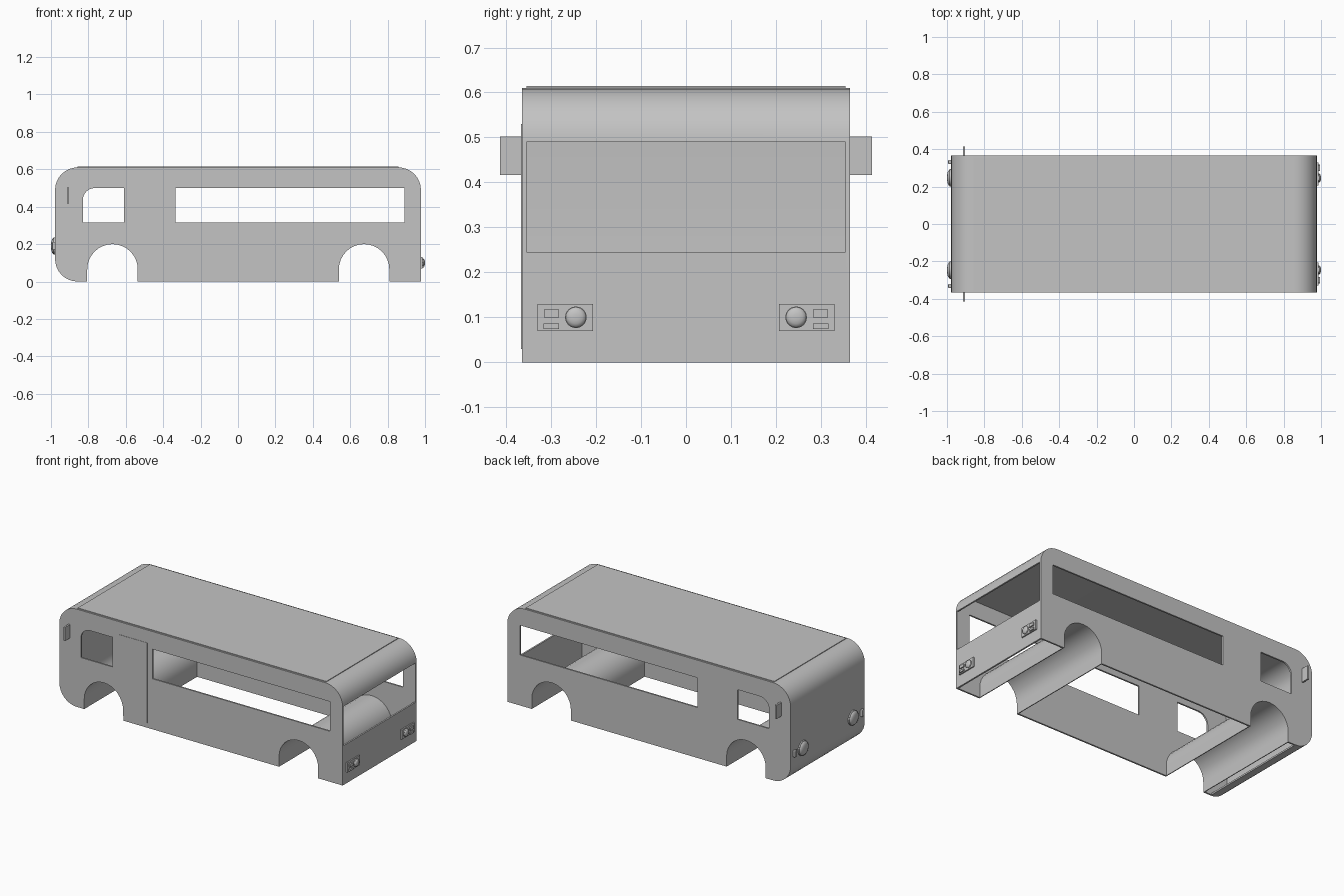
import bpy, bmesh, math

if "Cube" in bpy.data.objects:
    bpy.data.objects.remove(bpy.data.objects["Cube"], do_unlink=True)

GREY = (0.55, 0.55, 0.55, 1)
paint = bpy.data.materials.new("grey_paint")
paint.use_nodes = True
paint.diffuse_color = GREY
paint.node_tree.nodes["Principled BSDF"].inputs["Base Color"].default_value = GREY


def finish(name, bm):
    bmesh.ops.recalc_face_normals(bm, faces=bm.faces)
    mesh = bpy.data.meshes.new(name)
    bm.to_mesh(mesh)
    bm.free()
    mesh.materials.append(paint)
    obj = bpy.data.objects.new(name, mesh)
    bpy.context.collection.objects.link(obj)
    return obj


def prism(name, points, y0, y1):
    """Extrude an x-z outline from y0 to y1."""
    bm = bmesh.new()
    face = bm.faces.new([bm.verts.new((x, y0, z)) for x, z in points])
    new = bmesh.ops.extrude_face_region(bm, geom=[face])["geom"]
    verts = [v for v in new if isinstance(v, bmesh.types.BMVert)]
    bmesh.ops.translate(bm, vec=(0, y1 - y0, 0), verts=verts)
    return finish(name, bm)


def box(name, x0, x1, y0, y1, z0, z1):
    return prism(name, [(x0, z0), (x1, z0), (x1, z1), (x0, z1)], min(y0, y1), max(y0, y1))


def arc(cx, cz, r, start, end, steps=8):
    angles = [math.radians(start + (end - start) * i / steps) for i in range(steps + 1)]
    return [(cx + r * math.cos(a), cz + r * math.sin(a)) for a in angles]


def cut(obj, cutter, remove=True):
    mod = obj.modifiers.new("cut", 'BOOLEAN')
    mod.operation = 'DIFFERENCE'
    mod.solver = 'EXACT'
    mod.object = cutter
    bpy.context.view_layer.objects.active = obj
    bpy.ops.object.modifier_apply(modifier=mod.name)
    if remove:
        bpy.data.objects.remove(cutter, do_unlink=True)


def smooth(obj, angle=40):
    bpy.ops.object.select_all(action='DESELECT')
    obj.select_set(True)
    bpy.context.view_layer.objects.active = obj
    bpy.ops.object.shade_smooth_by_angle(angle=math.radians(angle))


def round_lamp(name, x, y, z, r, bulge, rim):
    """Short drum along x with a domed end; bulge sign gives the direction."""
    side = math.copysign(1, bulge)
    rings = [(0, r), (rim, r)]
    rings += [(rim + (abs(bulge) - rim) * math.sin(a), r * 0.94 * math.cos(a))
              for a in (math.radians(d) for d in (0, 25, 50, 72))]
    bm = bmesh.new()
    n = 24
    loops = [[bm.verts.new((x + side * d, y + q * math.cos(math.tau * i / n),
                            z + q * math.sin(math.tau * i / n))) for i in range(n)]
             for d, q in rings]
    for a, b in zip(loops, loops[1:]):
        for i in range(n):
            bm.faces.new((a[i], a[(i + 1) % n], b[(i + 1) % n], b[i]))
    bm.faces.new(loops[0])
    bm.faces.new(loops[-1])
    smooth(finish(name, bm))


END, HALF, TOP, R, T = 0.978, 0.365, 0.61, 0.12, 0.01

# Body shell: rounded front, rounded rear roof edge, open underneath
outer = [(END, 0)] + arc(END - R, TOP - R, R, 0, 90)
outer += arc(-END + R, TOP - R, R, 90, 180) + arc(-END + R, R, R, 180, 270)
body = prism("body_shell", outer, -HALF, HALF)
inner = [(END - T, -0.1)] + arc(END - R, TOP - R, R - T, 0, 90)
inner += arc(-END + R, TOP - R, R - T, 90, 180) + arc(-END + R, R, R - T, 180, 270)
inner += [(-END + R, -0.1)]
cut(body, prism("cavity", inner, -HALF + T, HALF - T))

# Window openings
cut(body, box("long_window", -0.335, 0.89, -0.5, 0.5, 0.315, 0.5))
cab = [(-0.61, 0.315), (-0.61, 0.5)] + arc(-0.765, 0.435, 0.065, 90, 180, 6) + [(-0.83, 0.315)]
cut(body, prism("cab_window", cab, -0.5, 0.5))
cut(body, box("rear_window", 0.93, 1.1, -HALF + 0.0105, HALF - 0.0105, 0.245, 0.49))

# Passenger door panel
door = box("door_panel", -0.57, -0.37, -HALF - 0.002, -HALF + 0.001, 0.03, 0.53)

# Wheel arches: cut the sides, then line with a half tunnel
ARCH, SPRING = 0.135, 0.065
for name, cx in (("front", -0.671), ("rear", 0.674)):
    hole = arc(cx, SPRING, ARCH, 0, 180, 16)
    low = [(cx - ARCH, -0.1), (cx + ARCH, -0.1)]
    cutter = prism("arch_cutter", hole + low, -0.5, 0.5)
    if name == "front":
        cut(door, cutter, remove=False)
    cut(body, cutter)
    lining = [(cx + ARCH, 0)] + hole + [(cx - ARCH, 0)]
    lining += [(cx - ARCH - 0.005, 0)] + arc(cx, SPRING, ARCH + 0.005, 180, 0, 16)
    lining += [(cx + ARCH + 0.005, 0)]
    smooth(prism(name + "_wheel_tunnel", lining, -HALF + 0.001, HALF - 0.001), 20)
smooth(body, 20)

# Raised roof panel
box("roof_panel", -END + R, END - R, -HALF + T, HALF - T, TOP - 0.001, TOP + 0.004)

for side, s in (("left", 1), ("right", -1)):
    # Wing mirrors
    box(side + "_mirror", -0.915, -0.904, s * (HALF - 0.002), s * 0.414, 0.417, 0.502)
    # Headlamps and side lamps
    round_lamp(side + "_headlamp", -END + 0.002, s * 0.247, 0.19, 0.046, -0.024, 0.01)
    lamp = box(side + "_side_lamp", -0.994, -END + 0.002, s * 0.32, s * 0.343, 0.168, 0.212)
    bevel = lamp.modifiers.new("soft_edges", 'BEVEL')
    bevel.width = 0.005
    bevel.segments = 2
    # Tail lamp clusters
    box(side + "_tail_plate", END - 0.002, 0.986, s * 0.207, s * 0.33, 0.07, 0.13)
    round_lamp(side + "_tail_lamp", 0.985, s * 0.245, 0.1, 0.024, 0.015, 0.006)
    box(side + "_indicator", 0.985, 0.994, s * 0.283, s * 0.316, 0.099, 0.117)
    box(side + "_reflector", 0.985, 0.994, s * 0.283, s * 0.317, 0.074, 0.086)
